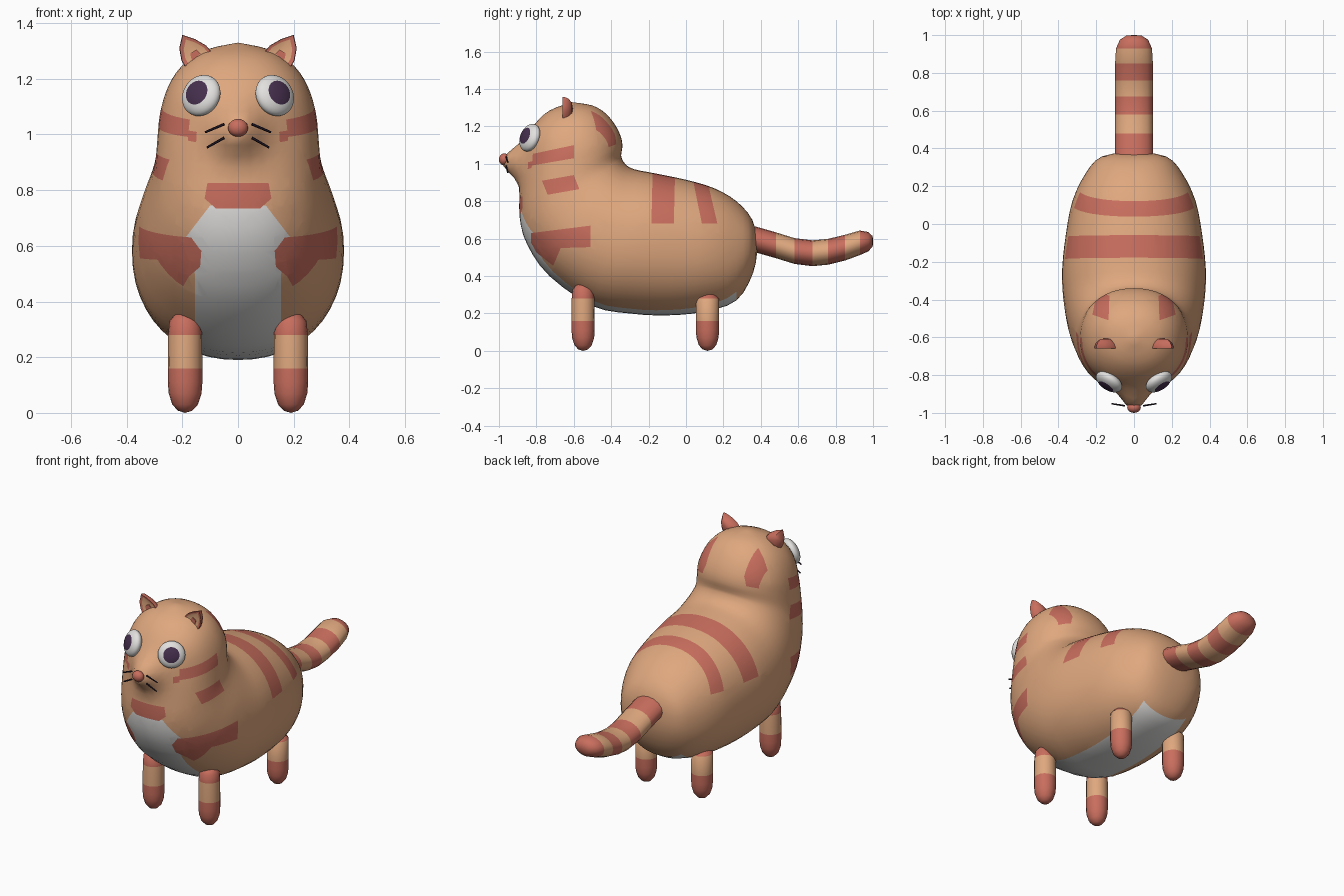
import bpy, bmesh, math
from mathutils import Vector, Matrix

if "Cube" in bpy.data.objects:
    bpy.data.objects.remove(bpy.data.objects["Cube"])


def material(name, rgb):
    m = bpy.data.materials.new(name)
    m.diffuse_color = (*rgb, 1)
    m.use_nodes = True
    m.node_tree.nodes["Principled BSDF"].inputs["Base Color"].default_value = m.diffuse_color
    return m


ORANGE = material("fur orange", (0.74, 0.39, 0.21))
RED = material("stripe red", (0.58, 0.155, 0.11))
WHITE = material("bib white", (0.76, 0.75, 0.74))
DARK = material("pupil purple", (0.06, 0.028, 0.075))
BLACK = material("whisker black", (0.02, 0.012, 0.025))


def finish(name, bm, mats, matrix=None):
    bmesh.ops.remove_doubles(bm, verts=bm.verts, dist=0.0003)
    bmesh.ops.recalc_face_normals(bm, faces=bm.faces)
    if matrix:
        bm.transform(matrix)
    me = bpy.data.meshes.new(name)
    bm.to_mesh(me)
    bm.free()
    for m in mats:
        me.materials.append(m)
    ob = bpy.data.objects.new(name, me)
    bpy.context.collection.objects.link(ob)
    return ob


def loft(rings):
    """Skin a list of equal-length point loops."""
    bm = bmesh.new()
    loops = [[bm.verts.new(p) for p in r] for r in rings]
    n = len(loops[0])
    for a, b in zip(loops, loops[1:]):
        for i in range(n):
            j = (i + 1) % n
            bm.faces.new((a[i], a[j], b[j], b[i]))
    return bm


def spow(v, e):
    return math.copysign(abs(v) ** e, v)


# Body sections from rump to crown: back point (y, z), belly point (y, z), half width
SECTIONS = [
    (.385, .57, .385, .57, 0), (.355, .70, .36, .42, .17), (.27, .80, .27, .27, .255),
    (.15, .87, .10, .21, .325), (0, .915, -.10, .19, .36), (-.17, .95, -.30, .20, .38),
    (-.28, .972, -.50, .24, .375), (-.325, 1.0, -.73, .40, .35), (-.345, 1.035, -.85, .57, .318),
    (-.345, 1.06, -.89, .72, .298), (-.34, 1.10, -.885, .88, .289), (-.35, 1.15, -.87, 1.0, .28),
    (-.38, 1.21, -.855, 1.12, .253), (-.43, 1.27, -.81, 1.21, .205),
    (-.50, 1.312, -.73, 1.285, .125), (-.61, 1.33, -.61, 1.33, 0)]


def section(s, n=48):
    inner, outer = Vector((0, s[0], s[1])), Vector((0, s[2], s[3]))
    mid, half = (inner + outer) / 2, (outer - inner) / 2
    pts = []
    for i in range(n):
        t = math.tau * i / n
        p = mid + half * spow(math.cos(t), .92) + Vector((max(s[4], 0) * spow(math.sin(t), .92), 0, 0))
        if p.y < -.65:  # pull out the pointed snout
            p.y -= .118 * math.exp(-(p.x / .085) ** 2 - ((p.z - 1.015) / .085) ** 2)
        pts.append(p)
    return pts


def smooth_sections(rows, steps=3):
    out = []
    for i in range(len(rows) - 1):
        a, b, c, d = (rows[min(max(i + k, 0), len(rows) - 1)] for k in (-1, 0, 1, 2))
        for k in range(steps):
            t = k / steps
            out.append([.5 * (2 * q + (r - p) * t + (2 * p - 5 * q + 4 * r - s) * t * t
                              + (3 * q - p - 3 * r + s) * t ** 3) for p, q, r, s in zip(a, b, c, d)])
    return out + [rows[-1]]


body = loft([section(s) for s in smooth_sections(SECTIONS)])
bmesh.ops.remove_doubles(body, verts=body.verts, dist=0.0003)


def paint(poly, u, v, index, where):
    """Cut a convex patch, seen along the remaining axis, into the body and colour it."""
    n = len(poly)
    cu, cv = sum(p[0] for p in poly) / n, sum(p[1] for p in poly) / n
    planes = []
    for (au, av), (bu, bv) in zip(poly, poly[1:] + poly[:1]):
        co, no = Vector(), Vector()
        co[u], co[v] = au, av
        no[u], no[v] = bv - av, au - bu
        if no[u] * (cu - au) + no[v] * (cv - av) > 0:
            no = -no
        planes.append((co, no.normalized()))

    def near(margin):
        out = []
        for f in body.faces:
            c = f.calc_center_median()
            if where(c) and all((c - co).dot(no) < margin for co, no in planes):
                out.append(f)
        return out
    for co, no in planes:
        fs = near(.06)
        geom = set(fs) | {e for f in fs for e in f.edges} | {w for f in fs for w in f.verts}
        bmesh.ops.bisect_plane(body, geom=list(geom), dist=1e-5, plane_co=co, plane_no=no)
    for f in near(0):
        f.material_index = index


X, Y, Z = 0, 1, 2
# White bib and belly
paint([(-.10, .745), (.10, .745), (.2, .615), (.155, .5), (-.155, .5), (-.2, .615)], X, Z, 2, lambda c: c.y < -.5)
paint([(-.155, .5), (.155, .5), (.155, .1), (-.155, .1)], X, Z, 2, lambda c: c.y < .27)
# Chest stripe
paint([(-.11, .825), (.11, .825), (.12, .77), (.08, .735), (-.08, .735), (-.12, .77)], X, Z, 1, lambda c: c.y < -.6)
# Cheek, neck and shoulder stripes
paint([(-.86, 1.045), (-.60, 1.10), (-.60, 1.03), (-.86, .985)], Y, Z, 1, lambda c: abs(c.x) > .165)
paint([(-.77, .91), (-.60, .94), (-.57, .865), (-.74, .835)], Y, Z, 1, lambda c: abs(c.x) > .13)
paint([(-.83, .63), (-.51, .67), (-.51, .555), (-.83, .545)], Y, Z, 1, lambda c: abs(c.x) > .14)
paint([(-.83, .55), (-.67, .55), (-.71, .455)], Y, Z, 1, lambda c: abs(c.x) > .14)
# Saddle stripes over the back
paint([(-.175, 1.1), (-.055, 1.1), (-.065, .68), (-.185, .68)], Y, Z, 1, lambda c: True)
paint([(.03, .95), (.105, .95), (.168, .68), (.085, .68)], Y, Z, 1, lambda c: True)
# Patches at the back of the head
for s in (-1, 1):
    paint([(s * .13, -.38), (s * .195, -.355), (s * .22, -.48), (s * .135, -.51)], X, Y, 1, lambda c: c.z > 1.1)
finish("body", body, [ORANGE, RED, WHITE])


def ellipse_ring(center, a, b, ux, uy, n=16):
    return [center + ux * a * math.cos(math.tau * i / n) + uy * b * math.sin(math.tau * i / n) for i in range(n)]


EX, EY, EZ = Vector((1, 0, 0)), Vector((0, 1, 0)), Vector((0, 0, 1))

# Legs with red paws and red tops
for side, s in (("left", -1), ("right", 1)):
    for end, y, top in (("front", -.55, .365), ("hind", .115, .32)):
        prof = [(0, 0), (.008, .026), (.03, .046), (.07, .059), (.11, .062), (.16, .062), (.28, .061),
                (top - .035, .056), (top - .01, .035), (top, 0)]
        bm = loft([ellipse_ring(Vector((s * .19, y, z)), r, r, EX, EY) for z, r in prof])
        for f in bm.faces:
            f.material_index = 0 if .16 < f.calc_center_median().z < .28 else 1
        finish(f"{end}_leg_{side}", bm, [ORANGE, RED])

# Ringed tail: y, z, size
TAIL = [(.34, .605, 0), (.34, .605, 1), (.48, .565, 1), (.58, .534, 1), (.675, .522, 1), (.76, .53, 1),
        (.85, .552, 1), (.93, .578, .95), (.975, .584, .75), (.998, .586, .4), (1.0, .586, 0)]
bm = loft([ellipse_ring(Vector((0, y, z)), .1 * k, .069 * k, EX, EZ) for y, z, k in TAIL])
for f in bm.faces:
    y = f.calc_center_median().y
    f.material_index = int(.48 < y < .58 or .675 < y < .76 or .85 < y < .93)
finish("tail", bm, [RED, ORANGE])

# Ear outline on the right side (x, z)
EAR = [(.085, 1.285), (.115, 1.32), (.155, 1.343), (.2, 1.358), (.211, 1.31), (.203, 1.265), (.185, 1.235)]
for side, s in (("left", -1), ("right", 1)):
    # Ear: domed back and inset inner face
    cx, cz = .15, 1.295

    def ear_ring(k, y):
        return [Vector((s * (cx + (x - cx) * k), y, cz + (z - cz) * k)) for x, z in EAR]
    bm = loft([ear_ring(0, -.605), ear_ring(.5, -.61), ear_ring(.85, -.628), ear_ring(1, -.65),
               ear_ring(.97, -.66), ear_ring(.74, -.657), ear_ring(0, -.65)])
    bm.faces.ensure_lookup_table()
    for f in bm.faces[-len(EAR):]:
        f.material_index = 1
    finish(f"ear_{side}", bm, [RED, ORANGE])
    # Small red patch inside the ear
    patch = [(.135, 1.29), (.15, 1.305), (.172, 1.29), (.165, 1.265)]
    bm = loft([[Vector((s * x, y, z)) for x, z in patch] for y in (-.652, -.658)])
    bmesh.ops.holes_fill(bm, edges=bm.edges)
    finish(f"ear_patch_{side}", bm, [RED])

    # Eye: flattened ball with a pupil cap on its outward pole
    bm = bmesh.new()
    bmesh.ops.create_uvsphere(bm, u_segments=28, v_segments=20, radius=1)
    for f in bm.faces:
        f.material_index = int(f.calc_center_median().z > .76)
    rot = Vector((s * .52, -.8, .33)).to_track_quat('Z', 'Y').to_matrix().to_4x4()
    finish(f"eye_{side}", bm, [WHITE, DARK],
           Matrix.Translation((s * .132, -.835, 1.14)) @ rot @ Matrix.Diagonal((.077, .077, .04, 1)))

    # Whiskers
    for name, (x0, z0), (x1, z1) in (("upper", (.05, 1.037), (.118, 1.008)), ("lower", (.05, .988), (.112, .953))):
        a, b = Vector((s * x0, -.962, z0)), Vector((s * x1, -.952, z1))
        bm = bmesh.new()
        bmesh.ops.create_cone(bm, cap_ends=True, segments=6, radius1=.005, radius2=.004, depth=(b - a).length)
        finish(f"whisker_{name}_{side}", bm, [BLACK],
               Matrix.Translation((a + b) / 2) @ (b - a).to_track_quat('Z', 'Y').to_matrix().to_4x4())

# Nose
bm = bmesh.new()
bmesh.ops.create_uvsphere(bm, u_segments=16, v_segments=10, radius=1)
finish("nose", bm, [RED], Matrix.Translation((0, -.972, 1.024)) @ Matrix.Diagonal((.036, .028, .032, 1)))

# Smooth shading with sharp ear rims
bpy.ops.object.select_all(action='SELECT')
bpy.context.view_layer.objects.active = bpy.data.objects["body"]
bpy.ops.object.shade_smooth_by_angle(angle=math.radians(50))
